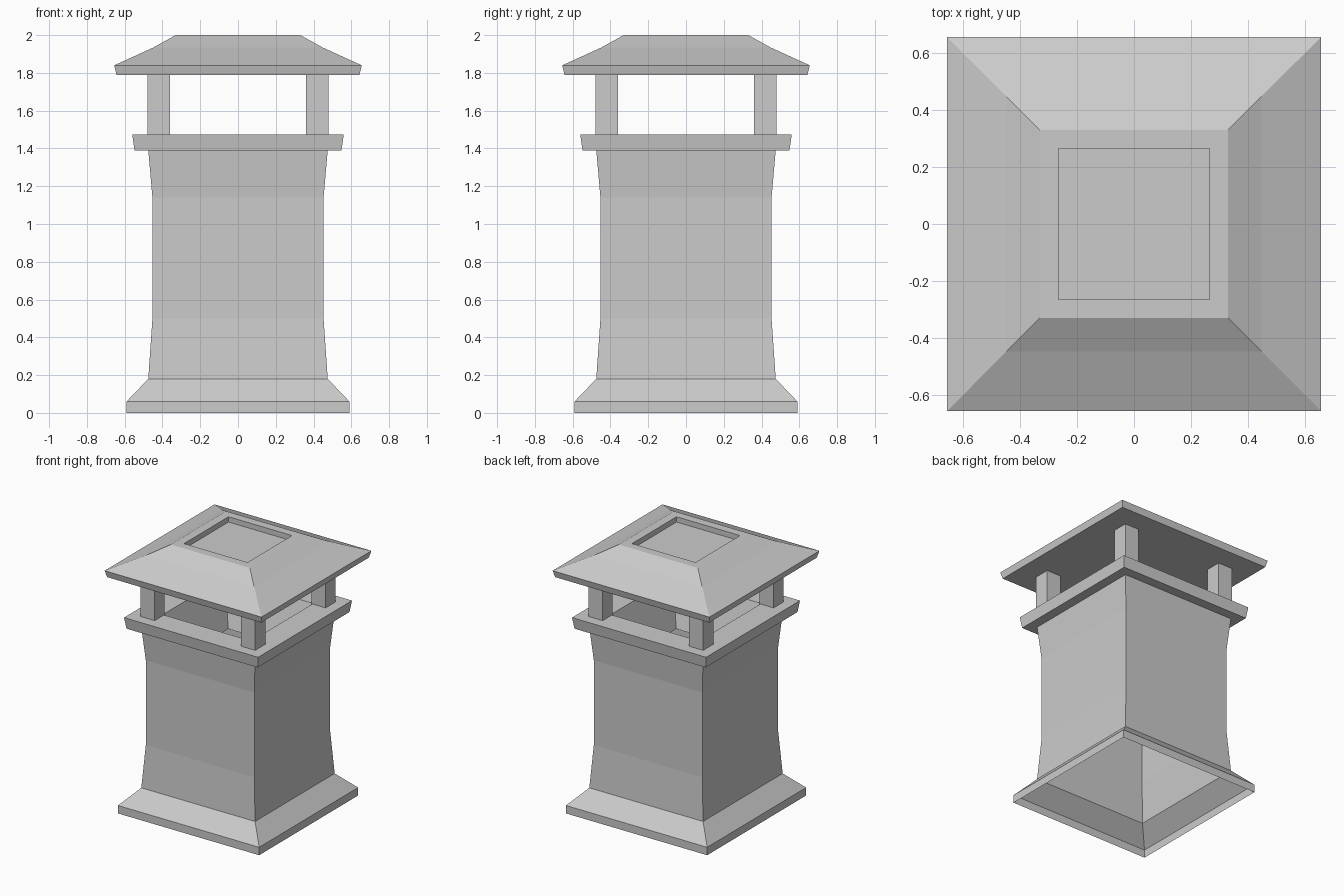
import bpy, bmesh

if "Cube" in bpy.data.objects:
    bpy.data.objects.remove(bpy.data.objects["Cube"])

def square_loft(name, profile, cap_start=False, cap_end=False):
    """Stack square rings given as (half width, z) and skin them."""
    bm = bmesh.new()
    rings = [[bm.verts.new((sx * h, sy * h, z))
              for sx, sy in ((-1, -1), (1, -1), (1, 1), (-1, 1))]
             for h, z in profile]
    for a, b in zip(rings, rings[1:]):
        for i in range(4):
            j = (i + 1) % 4
            bm.faces.new((a[i], a[j], b[j], b[i]))
    if cap_start:
        bm.faces.new(rings[0][::-1])
    if cap_end:
        bm.faces.new(rings[-1])
    me = bpy.data.meshes.new(name)
    bm.to_mesh(me)
    bm.free()
    ob = bpy.data.objects.new(name, me)
    bpy.context.collection.objects.link(ob)
    return ob

# Hollow shaft: open flared base, waisted walls, top ledge and tapering flue mouth
square_loft("chimney_shaft", [
    (0.59, 0), (0.59, 0.06), (0.475, 0.18), (0.453, 0.50), (0.453, 1.14),
    (0.475, 1.39), (0.548, 1.39), (0.56, 1.475), (0.37, 1.475), (0.27, 1.15)])

# Four corner posts carrying the roof
for sx in (-1, 1):
    for sy in (-1, 1):
        post = square_loft("corner_post", [(0.06, 1.475), (0.06, 1.79)])
        post.location = (sx * 0.42, sy * 0.42, 0)

# Roof: flat underside, concave hips, shallow square recess on top
square_loft("roof_cap", [
    (0.643, 1.79), (0.655, 1.84), (0.447, 1.935), (0.33, 2.0),
    (0.265, 2.0), (0.265, 1.96)], cap_start=True, cap_end=True)
